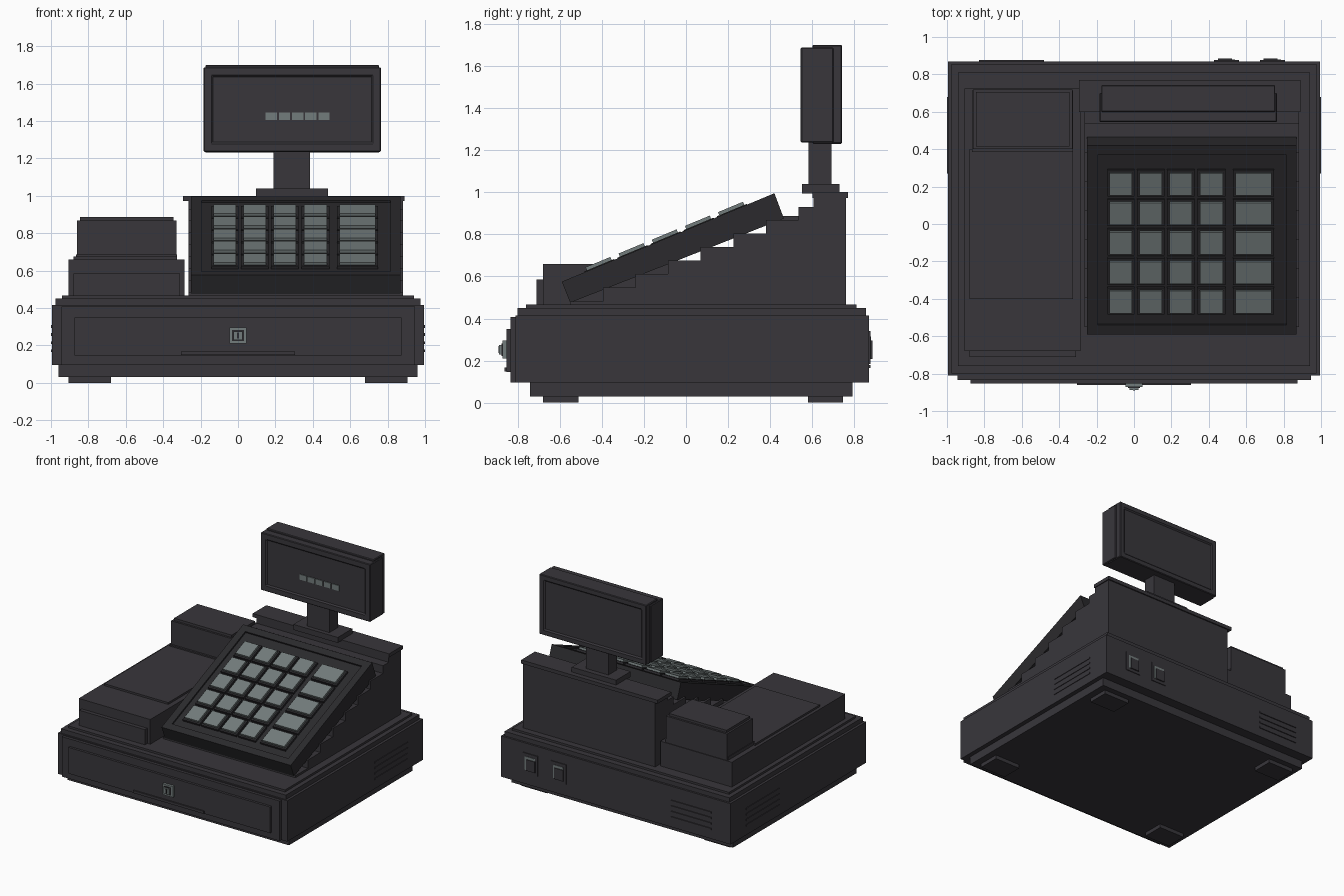
import bpy, bmesh, math
from mathutils import Matrix, Vector

if "Cube" in bpy.data.objects:
    bpy.data.objects.remove(bpy.data.objects["Cube"], do_unlink=True)


def material(name, rgb):
    m = bpy.data.materials.new(name)
    m.use_nodes = True
    m.diffuse_color = (*rgb, 1)
    bsdf = m.node_tree.nodes["Principled BSDF"]
    bsdf.inputs["Base Color"].default_value = (*rgb, 1)
    bsdf.inputs["Roughness"].default_value = 0.6
    return m


CHARCOAL = material("charcoal_plastic", (0.040, 0.037, 0.044))
BLACK = material("black_plastic", (0.024, 0.023, 0.026))
GREY = material("grey_green_plastic", (0.17, 0.20, 0.20))


def finish(name, bm, mat, matrix=None):
    bmesh.ops.recalc_face_normals(bm, faces=bm.faces)
    if matrix:
        bm.transform(matrix)
    mesh = bpy.data.meshes.new(name)
    bm.to_mesh(mesh)
    bm.free()
    mesh.materials.append(mat)
    ob = bpy.data.objects.new(name, mesh)
    bpy.context.collection.objects.link(ob)
    return ob


def recess(bm, direction, width, depth):
    """Inset and sink the face that looks most along the direction."""
    bm.normal_update()
    face = max(bm.faces, key=lambda f: f.normal.dot(Vector(direction)))
    bmesh.ops.inset_region(bm, faces=[face], thickness=width)
    normal = face.normal.copy()
    ring = bmesh.ops.extrude_discrete_faces(bm, faces=[face])["faces"]
    bmesh.ops.translate(bm, verts=ring[0].verts, vec=-normal * depth)


def box(name, x, y, z, mat=CHARCOAL, matrix=None, bevel=0, recesses=()):
    bm = bmesh.new()
    bmesh.ops.create_cube(bm, size=1)
    for v in bm.verts:
        v.co = [lo + (hi - lo) * (c + 0.5) for c, (lo, hi) in zip(v.co, (x, y, z))]
    for r in recesses:
        recess(bm, *r)
    ob = finish(name, bm, mat, matrix)
    if bevel:
        mod = ob.modifiers.new("edge_bevel", "BEVEL")
        mod.width, mod.segments = bevel, 1
    return ob


def side_profile(name, points, x, mat, recesses=()):
    """Extrude a (y, z) outline across x."""
    bm = bmesh.new()
    face = bm.faces.new([bm.verts.new((x[0], py, pz)) for py, pz in points])
    new = bmesh.ops.extrude_face_region(bm, geom=[face])["geom"]
    bmesh.ops.translate(bm, verts=[g for g in new if isinstance(g, bmesh.types.BMVert)],
                        vec=(x[1] - x[0], 0, 0))
    bmesh.ops.recalc_face_normals(bm, faces=bm.faces)
    for r in recesses:
        recess(bm, *r)
    return finish(name, bm, mat)


# Feet, plinth and cash drawer housing
for sx, side in ((-1, "right"), (1, "left")):
    xs = tuple(sorted((sx * 0.68, sx * 0.905)))
    box(f"front_{side}_foot", xs, (-0.68, -0.51), (0, 0.035))
    box(f"back_{side}_foot", xs, (0.58, 0.745), (0, 0.035))
box("plinth", (-0.96, 0.96), (-0.74, 0.79), (0.03, 0.10))
box("drawer_housing", (-0.995, 0.995), (-0.81, 0.87), (0.095, 0.415))
box("housing_step", (-0.975, 0.975), (-0.80, 0.855), (0.41, 0.45))
box("housing_top", (-0.94, 0.94), (-0.76, 0.81), (0.45, 0.466))

# Drawer front, pull lip and lock
box("front_panel", (-0.945, 0.945), (-0.833, -0.80), (0.095, 0.408))
box("drawer_front", (-0.875, 0.875), (-0.852, -0.83), (0.145, 0.35))
box("drawer_pull", (-0.305, 0.305), (-0.862, -0.85), (0.148, 0.168))
box("lock_plate", (-0.045, 0.045), (-0.872, -0.85), (0.21, 0.295), GREY)
box("lock_ring", (-0.031, 0.031), (-0.877, -0.87), (0.223, 0.282), BLACK)
box("lock_core", (-0.024, 0.024), (-0.888, -0.87), (0.230, 0.275), GREY)
box("lock_slot", (-0.005, 0.005), (-0.891, -0.887), (0.236, 0.269), BLACK)

# Vent ribs on both sides and the back
for i in range(4):
    z = 0.165 + i * 0.043
    for sx, side in ((-1, "right"), (1, "left")):
        xs = tuple(sorted((sx * 0.99, sx * 1.0)))
        box(f"{side}_vent_{i + 1}", xs, (0.27, 0.68), (z, z + 0.014))
    box(f"back_vent_{i + 1}", (-0.83, -0.48), (0.865, 0.877), (z, z + 0.014))

# Rocker switches on the back
for i, cx in enumerate((0.495, 0.74)):
    box(f"switch_frame_{i + 1}", (cx - 0.067, cx + 0.067), (0.86, 0.876), (0.185, 0.34))
    box(f"switch_plate_{i + 1}", (cx - 0.045, cx + 0.045), (0.87, 0.879), (0.21, 0.315), GREY)
    box(f"switch_rocker_{i + 1}", (cx - 0.047, cx + 0.028), (0.87, 0.885), (0.208, 0.295))

# Receipt printer
box("printer_body", (-0.905, -0.285), (-0.68, 0.725), (0.46, 0.66))
box("printer_front_plate", (-0.88, -0.31), (-0.71, -0.67), (0.46, 0.585))
box("printer_lid", (-0.88, -0.325), (-0.40, 0.40), (0.655, 0.675))
box("paper_box_foot", (-0.865, -0.325), (0.385, 0.715), (0.655, 0.685))
box("paper_box", (-0.86, -0.33), (0.40, 0.72), (0.66, 0.868))
box("paper_box_cap", (-0.845, -0.345), (0.415, 0.705), (0.865, 0.887))

# Stepped body behind the keyboard
outline = [(0.76, 0.462), (-0.55, 0.462)]
y, z = -0.55, 0.482
for i in range(7):
    y_next = -0.395 + i * 0.155
    outline += [(y, z), (y_next, z)]
    y, z = y_next, z + 0.0645
outline += [(y, 0.93), (0.605, 0.93), (0.605, 0.975), (0.76, 0.975)]
side_profile("stepped_body", outline, (-0.265, 0.883), CHARCOAL)
box("body_cap", (-0.293, 0.89), (0.60, 0.77), (0.972, 1.0))

# Sloping keyboard case with a sunken key bed
side_profile("keyboard_case",
             [(-0.59, 0.575), (0.42, 0.995), (0.465, 0.875), (-0.55, 0.475)],
             (-0.25, 0.87), BLACK, [((0, -0.4, 0.9), 0.078, 0.012)])

# Keys laid out in the plane of the slope
slope = math.atan2(0.42, 1.01)
on_slope = Matrix.Translation((0, -0.59, 0.575)) @ Matrix.Rotation(slope, 4, "X")
columns = [(-0.13, -0.01), (0.03, 0.15), (0.19, 0.31), (0.352, 0.475), (0.542, 0.735)]
for row in range(5):
    front = (-0.47 + row * 0.1575 + 0.59) / math.cos(slope)
    back = front + 0.128
    for col, (x0, x1) in enumerate(columns):
        tag = f"{row + 1}_{col + 1}"
        box(f"key_base_{tag}", (x0 - 0.013, x1 + 0.013), (front - 0.013, back + 0.013),
            (-0.02, 0.004), BLACK, on_slope)
        box(f"key_{tag}", (x0, x1), (front, back), (0, 0.02), GREY, on_slope)

# Customer display on its post
box("display_base", (0.095, 0.48), (0.55, 0.73), (0.995, 1.038))
box("display_post", (0.19, 0.385), (0.583, 0.69), (1.03, 1.25))
box("display_front_shell", (-0.185, 0.765), (0.545, 0.70), (1.235, 1.687),
    bevel=0.006, recesses=[((0, -1, 0), 0.067, 0.01)])
box("display_back_shell", (-0.175, 0.755), (0.60, 0.742), (1.23, 1.70),
    bevel=0.006, recesses=[((0, 1, 0), 0.06, 0.01)])
for i in range(5):
    x0 = 0.148 + i * 0.0705
    box(f"display_digit_{i + 1}", (x0, x0 + 0.06), (0.549, 0.557), (1.404, 1.446), GREY)
